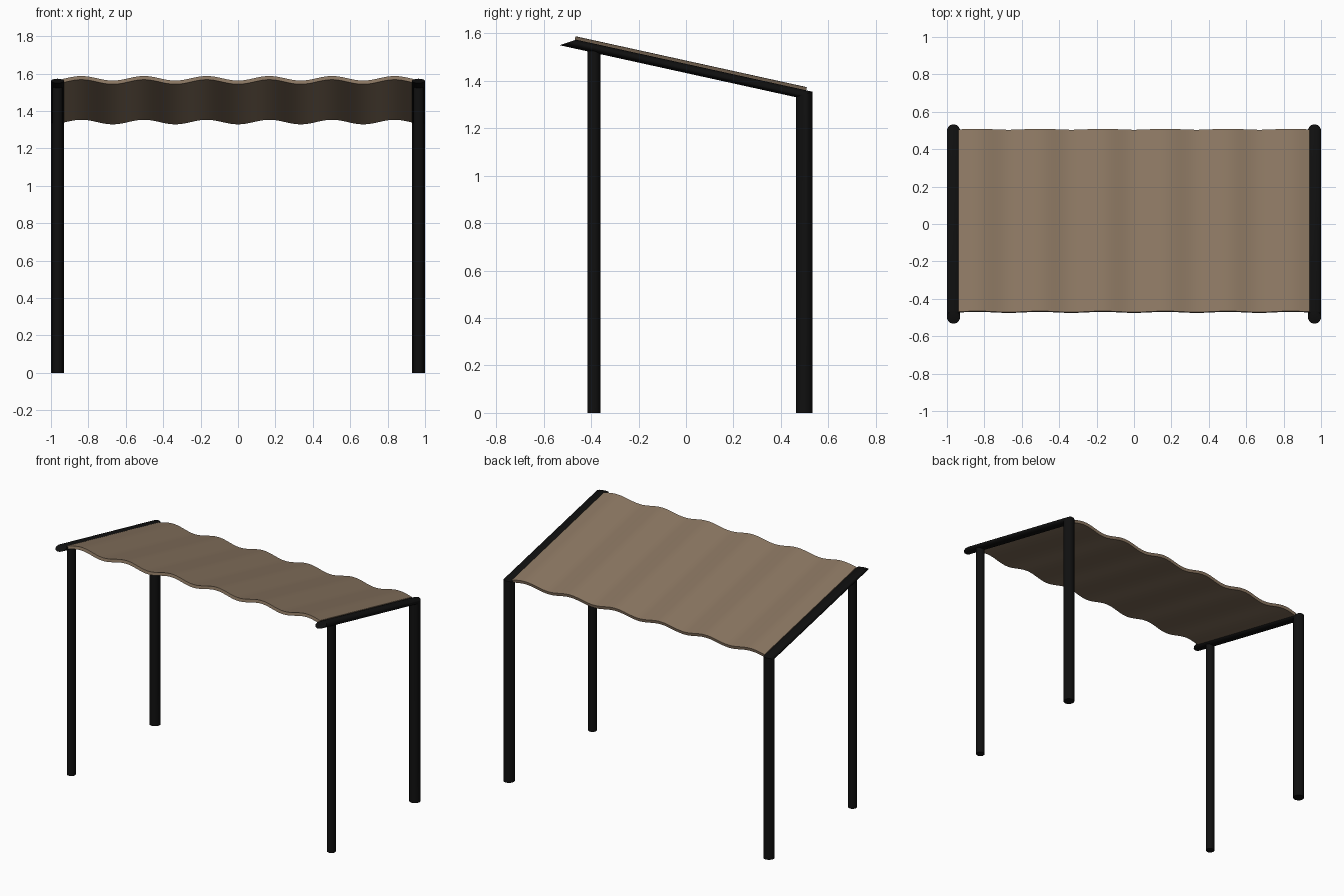
import bpy, bmesh, math
from mathutils import Vector, Matrix

if "Cube" in bpy.data.objects:
    bpy.data.objects.remove(bpy.data.objects["Cube"])

SLOPE = 0.22
RAIL_X = 0.965


def material(name, rgb):
    m = bpy.data.materials.new(name)
    m.diffuse_color = (*rgb, 1)
    m.use_nodes = True
    m.node_tree.nodes["Principled BSDF"].inputs["Base Color"].default_value = m.diffuse_color
    return m


black = material("black_metal", (0.005, 0.005, 0.005))
brown = material("brown_sheet", (0.26, 0.185, 0.122))


def finish(name, bm, mat, loc=(0, 0, 0), rot_x=0.0):
    bmesh.ops.recalc_face_normals(bm, faces=bm.faces)
    mesh = bpy.data.meshes.new(name)
    bm.to_mesh(mesh)
    bm.free()
    mesh.materials.append(mat)
    ob = bpy.data.objects.new(name, mesh)
    ob.location = loc
    ob.rotation_euler.x = rot_x
    bpy.context.collection.objects.link(ob)
    bpy.ops.object.select_all(action='DESELECT')
    ob.select_set(True)
    bpy.context.view_layer.objects.active = ob
    bpy.ops.object.shade_smooth_by_angle(angle=math.radians(35))


def tube(name, rings, sides=24):
    """Loft circles given as (centre, radius, tilt dz/dy), capped at both ends."""
    bm = bmesh.new()
    loops = []
    for (x, y, z), r, tilt in rings:
        loop = []
        for i in range(sides):
            a = 2 * math.pi * i / sides
            dy = r * math.sin(a)
            loop.append(bm.verts.new((x + r * math.cos(a), y + dy, z + tilt * dy)))
        loops.append(loop)
    for a, b in zip(loops, loops[1:]):
        for i in range(sides):
            j = (i + 1) % sides
            bm.faces.new((a[i], a[j], b[j], b[i]))
    bm.faces.new(loops[0])
    bm.faces.new(loops[-1])
    finish(name, bm, black)


for side, s in (("left", -1), ("right", 1)):
    x = s * RAIL_X
    # Rear post bending forward into the sloping roof rail
    tube(side + "_rear_post_and_rail", [
        ((x, 0.498, 0), 0.035, 0),
        ((x, 0.498, 1.342), 0.035, 0.33),
        ((x, -0.498, 1.342 + 0.996 * SLOPE), 0.035, 0.33)])
    # Slimmer front post, its top cut to the rail slope
    tube(side + "_front_post", [
        ((x, -0.388, 0), 0.027, 0),
        ((x, -0.388, 1.535), 0.027, -SLOPE)])

# Corrugated roof sheet: wavy strip extruded along the slope
N, W, LEN, AMP, T = 112, 0.937, 0.998, 0.0125, 0.02
bm = bmesh.new()
cols = []
for i in range(N + 1):
    x = -W + 2 * W * i / N
    z = -AMP * math.cos(2 * math.pi * x / 0.335)
    cols.append([bm.verts.new((x, y, z + h)) for y, h in
                 ((-LEN / 2, -T / 2), (LEN / 2, -T / 2), (LEN / 2, T / 2), (-LEN / 2, T / 2))])
for a, b in zip(cols, cols[1:]):
    for k in range(4):
        m = (k + 1) % 4
        bm.faces.new((a[k], a[m], b[m], b[k]))
bm.faces.new(cols[0])
bm.faces.new(cols[-1])
finish("corrugated_roof_sheet", bm, brown, (0, 0.017, 1.458), -math.atan(SLOPE))
